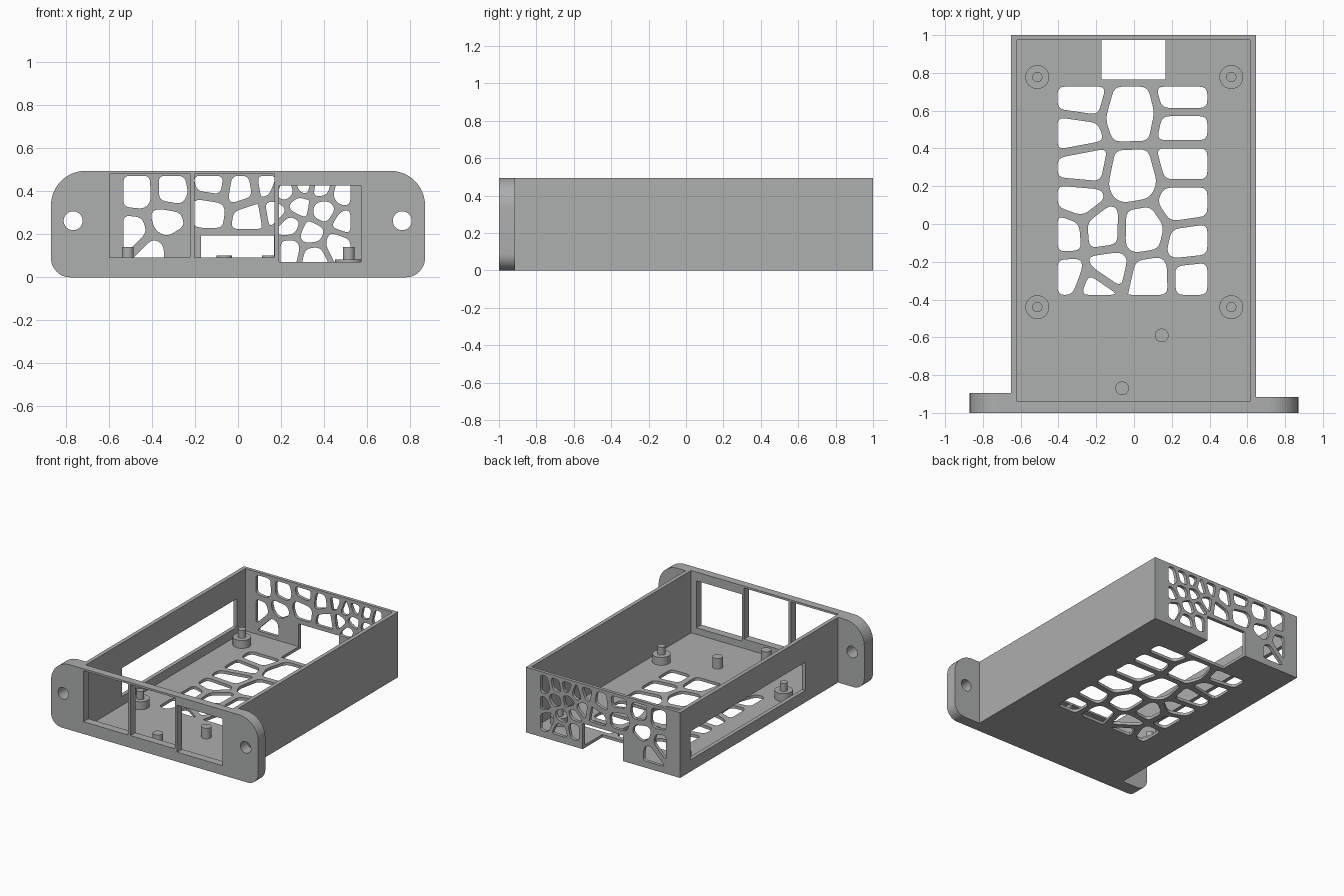
import bpy, bmesh, math
from mathutils import Vector

if "Cube" in bpy.data.objects:
    bpy.data.objects.remove(bpy.data.objects["Cube"])

grey = bpy.data.materials.new("light_grey")
grey.diffuse_color = (0.42, 0.425, 0.43, 1)
grey.use_nodes = True
grey.node_tree.nodes["Principled BSDF"].inputs["Base Color"].default_value = grey.diffuse_color


def prisms(name, polys, axis, lo, hi):
    """Extrude 2D outlines along y or z into one object."""
    bm = bmesh.new()
    for poly in polys:
        rings = [[bm.verts.new((a, b, t) if axis == 'z' else (a, t, b)) for a, b in poly] for t in (lo, hi)]
        bm.faces.new(rings[0])
        bm.faces.new(rings[1][::-1])
        n = len(poly)
        for i in range(n):
            j = (i + 1) % n
            bm.faces.new((rings[0][j], rings[0][i], rings[1][i], rings[1][j]))
    bmesh.ops.recalc_face_normals(bm, faces=bm.faces)
    me = bpy.data.meshes.new(name)
    bm.to_mesh(me)
    bm.free()
    me.materials.append(grey)
    ob = bpy.data.objects.new(name, me)
    bpy.context.collection.objects.link(ob)
    return ob


def rect(x0, x1, y0, y1):
    return [(x0, y0), (x1, y0), (x1, y1), (x0, y1)]


def circle(x, y, r, n=32):
    return [(x + r * math.cos(2 * math.pi * i / n), y + r * math.sin(2 * math.pi * i / n)) for i in range(n)]


def boolean(ob, other, op='DIFFERENCE'):
    mod = ob.modifiers.new(op.lower(), 'BOOLEAN')
    mod.object, mod.operation, mod.solver = other, op, 'EXACT'
    bpy.context.view_layer.objects.active = ob
    bpy.ops.object.modifier_apply(modifier=mod.name)
    bpy.data.objects.remove(other)


def clip(poly, n, d):
    """Keep the part of a convex polygon where p.n <= d."""
    out = []
    for i, p in enumerate(poly):
        q = poly[(i + 1) % len(poly)]
        a, b = p.dot(n) - d, q.dot(n) - d
        if a <= 0:
            out.append(p)
        if a * b < 0:
            out.append(p.lerp(q, a / (a - b)))
    return out


def rounded(poly, r, steps=5):
    out = []
    for i, p in enumerate(poly):
        a, b = poly[i - 1] - p, poly[(i + 1) % len(poly)] - p
        a = p + a.normalized() * min(r, a.length * 0.45)
        b = p + b.normalized() * min(r, b.length * 0.45)
        for k in range(steps):
            t = k / (steps - 1)
            out.append(a * (1 - t) ** 2 + p * 2 * t * (1 - t) + b * t * t)
    return [tuple(p) for p in out]


def cells(seeds, solid, bounds, gap, r):
    """Rounded cell openings around the seeds; solid seeds stay closed."""
    pts = [Vector(s) for s in seeds + solid]
    out = []
    for s in pts[:len(seeds)]:
        poly = [Vector(p) for p in rect(*bounds)]
        for o in pts:
            if o != s:
                n = (o - s).normalized()
                poly = clip(poly, n, ((o + s) / 2).dot(n) - gap(s))
        poly = [p for i, p in enumerate(poly) if (p - poly[i - 1]).length > 0.004]
        if len(poly) > 2:
            out.append(rounded(poly, r))
    return out


# front plate with rounded ears, larger radius on top
W, H = 0.87, 0.495
outline = []
for cx, cz, r, a0 in ((W - .09, .09, .09, 270), (W - .16, H - .16, .16, 0),
                      (.16 - W, H - .16, .16, 90), (.09 - W, .09, .09, 180)):
    for k in range(13):
        a = math.radians(a0 + 7.5 * k)
        outline.append((cx + r * math.cos(a), cz + r * math.sin(a)))
plate = prisms("front_plate", [outline], 'y', -1, -0.895)
boolean(plate, prisms("ear_trim", [rect(.6, 1, -.1, .6)], 'y', -.915, -.8))

# open tray joined with the front plate
housing = prisms("housing", [rect(-.65, .645, -.95, 1)], 'z', 0, H)
boolean(housing, plate, 'UNION')
boolean(housing, prisms("cavity", [rect(-.62, .615, -.94, .975)], 'z', .022, 1))

# front windows and screw holes
boolean(housing, prisms("front_openings", [
    rect(-.598, -.223, .093, .48), rect(-.202, .17, .093, .48), rect(.19, .572, .072, .428),
    circle(-.767, .263, .044), circle(.764, .263, .044)], 'y', -1.1, -.85))

# side slot and rear plug notch
boolean(housing, prisms("side_slot", [rect(-.8, -.6, -.505, .874)], 'z', .09, .305))
boolean(housing, prisms("rear_notch", [rect(-.173, .167, .765, 1.1)], 'z', -.1, .195))

# floor ventilation
floor_seeds = [(-.29, .66), (-.315, .485), (-.28, .30), (-.295, .13), (-.36, -.05), (-.17, -.035),
               (-.35, -.28), (-.14, -.24), (-.205, -.335), (-.02, .585), (-.01, .245), (.04, -.04),
               (.08, -.29), (.265, .66), (.265, .525), (.265, .32), (.265, .11), (.295, -.10), (.315, -.285)]
boolean(housing, prisms("floor_vents", cells(floor_seeds, [], (-.405, .388, -.375, .727),
                                             lambda s: .022, .04), 'z', -.1, .1))

# rear ventilation, finer on the right, closed around the notch
rear_seeds = [(-.47, .40), (-.305, .405), (-.49, .205), (-.33, .255), (-.40, .115), (-.15, .31), (-.13, .44),
              (.02, .415), (.065, .28), (.135, .435), (.18, .30), (.225, .40), (.305, .43), (.385, .415),
              (.485, .39), (.28, .335), (.40, .315), (.495, .255), (.235, .245), (.34, .20), (.46, .155),
              (.35, .10), (.24, .125)]
rear_solid = [(-.15, .11), (.065, .13), (.13, .125), (-.25, .125)]
boolean(housing, prisms("rear_vents", cells(rear_seeds, rear_solid, (-.533, .523, .05, .472),
                                            lambda s: .02 if s.x < .17 else .013, .03), 'y', .9, 1.1))

# board standoffs with locating pins, and two support pegs
spots = [(x, y) for x in (-.512, .515) for y in (.778, -.44)]
parts = [housing,
         prisms("standoffs", [circle(x, y, .063) for x, y in spots], 'z', .01, .082),
         prisms("standoff_pins", [circle(x, y, .027) for x, y in spots], 'z', .07, .142),
         prisms("support_pegs", [circle(.147, -.59, .036), circle(-.063, -.87, .036)], 'z', .01, .102)]

bpy.ops.object.select_all(action='DESELECT')
for ob in parts:
    ob.select_set(True)
bpy.context.view_layer.objects.active = housing
bpy.ops.object.shade_smooth_by_angle(angle=math.radians(30))
